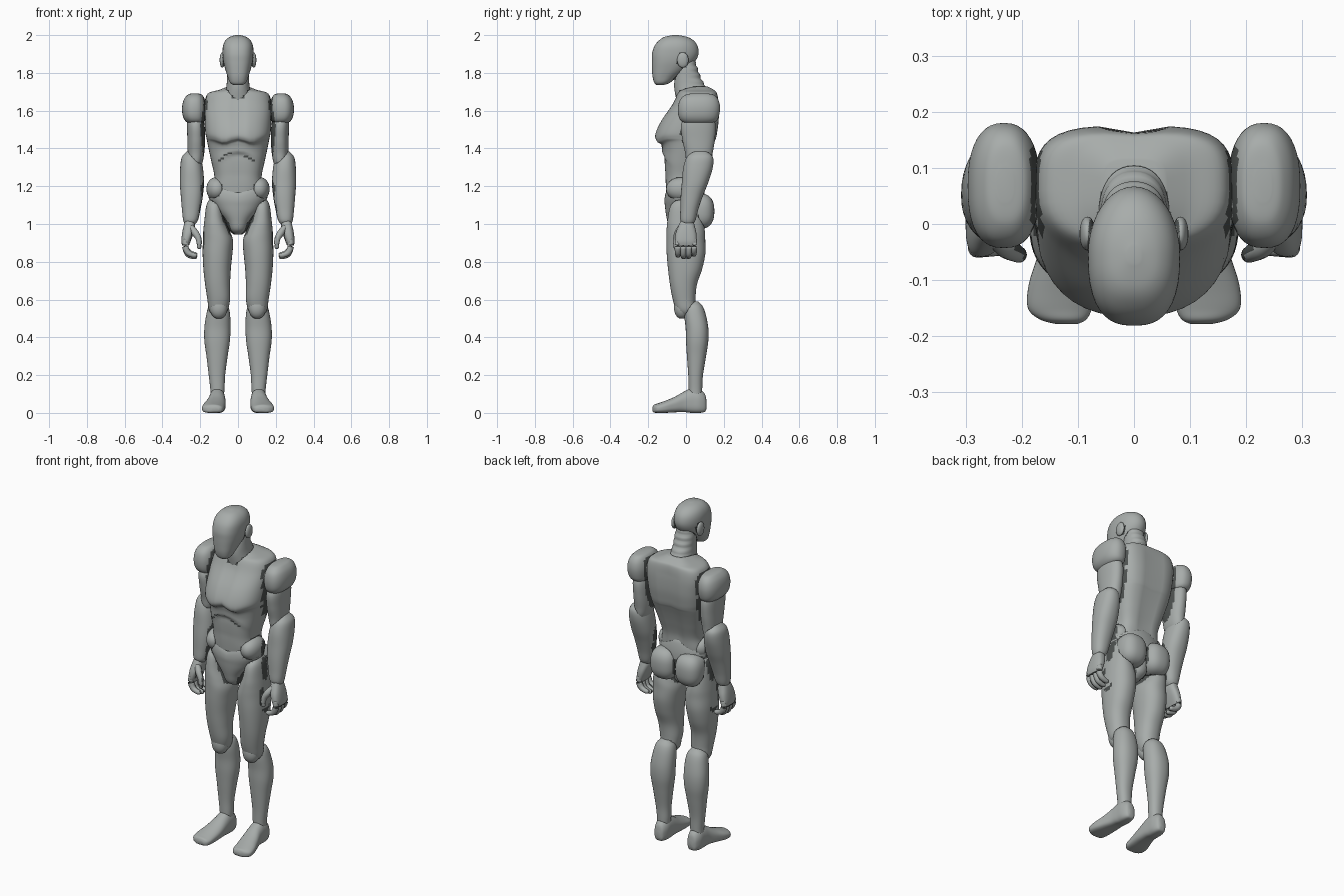
import bpy, bmesh, math
from mathutils import Vector
from mathutils.bvhtree import BVHTree


def material(name, rgb):
    m = bpy.data.materials.new(name)
    m.diffuse_color = (*rgb, 1)
    return m


grey = material("matte grey", (0.39, 0.415, 0.405))
lining = material("dark joint lining", (0.075, 0.083, 0.08))
SEG = 40


def skin(name, rings, mirror=False):
    """Join rings of points into one capped, smooth surface."""
    bm = bmesh.new()
    loops = [[bm.verts.new(p) for p in r] for r in rings]
    for a, b in zip(loops, loops[1:]):
        n = len(a)
        for i in range(n):
            bm.faces.new((a[i], a[(i + 1) % n], b[(i + 1) % n], b[i]))
    bm.faces.new(loops[0])
    bm.faces.new(loops[-1])
    bmesh.ops.recalc_face_normals(bm, faces=bm.faces)
    for f in bm.faces:
        f.smooth = True
    me = bpy.data.meshes.new(name)
    bm.to_mesh(me)
    bm.free()
    me.materials.append(grey)
    me.materials.append(lining)
    ob = bpy.data.objects.new(name, me)
    bpy.context.collection.objects.link(ob)
    if mirror:
        ob.modifiers.new("mirror", 'MIRROR')


def smooth_rows(rows, steps=6):
    """Catmull-Rom through the rows of numbers."""
    p = [rows[0]] + list(rows) + [rows[-1]]
    out = []
    for i in range(1, len(p) - 2):
        for s in range(steps):
            t = s / steps
            out.append([0.5 * (2 * b + (c - a) * t + (2 * a - 5 * b + 4 * c - d) * t * t
                               + (3 * b - a - 3 * c + d) * t ** 3)
                        for a, b, c, d in zip(*p[i - 1:i + 3])])
    return out + [list(rows[-1])]


def power(v, p):
    return math.copysign(abs(v) ** p, v)


def clamp(v):
    return max(0, min(1, v))


def loft(name, rows, axis='z', lo=0.9, hi=0.9, mirror=True, warp=None):
    """Rows hold: position on the axis, x min, x max, depth min, depth max."""
    rings = []
    for a, u0, u1, v0, v1 in smooth_rows(rows):
        ring = []
        for i in range(SEG):
            t = 2 * math.pi * i / SEG
            c, s = math.cos(t), math.sin(t)
            p = lo if s < 0 else hi
            u = (u0 + u1) / 2 + (u1 - u0) / 2 * power(c, p)
            v = (v0 + v1) / 2 + (v1 - v0) / 2 * power(s, p)
            pt = Vector((u, v, a)) if axis == 'z' else Vector((u, a, v))
            ring.append(warp(pt) if warp else pt)
        rings.append(ring)
    skin(name, rings, mirror)


def sym(rows):
    """Rows with a half width instead of x min and x max."""
    return [(z, -w, w, a, b) for z, w, a, b in rows]


def blob(name, c, r, p=0.95):
    rings = []
    for j in range(1, 24):
        f = math.pi * j / 24
        rings.append([(c[0] + r[0] * power(math.sin(f), p) * power(math.cos(t), p),
                       c[1] + r[1] * power(math.sin(f), p) * power(math.sin(t), p),
                       c[2] + r[2] * power(math.cos(f), p))
                      for t in (2 * math.pi * i / SEG for i in range(SEG))])
    skin(name, rings, True)


def finger(name, path):
    """Path points hold x, y, z, radius."""
    pts = smooth_rows(path, 4)
    rings = []
    for i, q in enumerate(pts):
        d = Vector(pts[min(i + 1, len(pts) - 1)][:3]) - Vector(pts[max(i - 1, 0)][:3])
        rot = d.to_track_quat('Z', 'Y')
        rings.append([Vector(q[:3]) + rot @ Vector((q[3] * math.cos(t), q[3] * math.sin(t), 0))
                      for t in (2 * math.pi * k / 14 for k in range(14))])
    skin(name, rings, True)


# Head, ears and ringed neck
loft("head", sym([(1.735, .022, -.155, -.12), (1.748, .042, -.168, -.085), (1.78, .055, -.177, -.045),
                  (1.82, .068, -.18, .01), (1.86, .078, -.181, .048), (1.90, .082, -.18, .066),
                  (1.94, .08, -.168, .062), (1.97, .068, -.145, .042), (1.99, .045, -.115, .008),
                  (2.0, .012, -.07, -.04)]), lo=0.78, hi=1, mirror=False)
blob("ear", (.083, -.017, 1.868), (.014, .03, .04))


def neck_rings(p):
    p.y += .003 * math.sin(p.z * 180) * (p.y > 0)
    return p


loft("neck", sym([(1.87, .048, -.045, .045), (1.82, .056, -.052, .062), (1.77, .058, -.06, .08),
                  (1.72, .063, -.062, .108), (1.65, .08, -.05, .13)]), mirror=False, warp=neck_rings)


# Torso with scalloped chest, rib arch and spine groove
def torso_detail(p):
    x, y, z = p
    fade = clamp((z - 1.15) / .1) * clamp((1.72 - z) / .08)
    if y > .03:
        p.y -= .012 * fade * math.exp(-(x / .022) ** 2)
    elif y < -.03:
        p.y += .012 * clamp((z - 1.43) / .02) * fade * math.exp(-(x / .016) ** 2)
        arch = 1.385 - 5 * x * x
        p.y += .016 * clamp((arch - z) / .015) * clamp((z - 1.14) / .12) * clamp(1.1 - abs(x) / .12)
        p.z -= .02 * math.exp(-((abs(x) - .075) / .045) ** 2 - ((z - 1.45) / .05) ** 2)
    return p


loft("torso", sym([(1.728, .055, .0, .115), (1.71, .1, -.03, .148), (1.69, .16, -.045, .165),
                   (1.63, .178, -.075, .174), (1.55, .177, -.13, .174), (1.485, .173, -.163, .166),
                   (1.455, .167, -.16, .16), (1.435, .163, -.135, .152), (1.39, .154, -.127, .135),
                   (1.33, .141, -.128, .115), (1.25, .125, -.122, .092), (1.17, .13, -.109, .085),
                   (1.08, .09, -.09, .075)]), lo=0.85, hi=0.55, mirror=False, warp=torso_detail)


# Pelvis dipping at the front, hip pads and buttocks
def dip(p):
    p.z -= .045 * clamp((p.z - 1.1) / .1) * clamp(1 - abs(p.x) / .13) * clamp(-p.y / .05)
    return p


loft("pelvis", sym([(1.24, .115, -.07, .07), (1.21, .14, -.104, .088), (1.15, .158, -.114, .1),
                    (1.08, .122, -.11, .1), (1.02, .072, -.1, .09), (.97, .048, -.085, .07),
                    (.945, .024, -.05, .035)]), mirror=False, warp=dip)
blob("hip_pad", (.112, -.02, 1.185), (.055, .085, .063))
blob("buttock", (.082, .07, 1.068), (.08, .08, .094), p=0.8)

# Legs
loft("thigh", [(1.14, .1, .145, -.03, .04), (1.1, .085, .167, -.08, .07), (1.02, .068, .178, -.098, .09),
               (.96, .042, .184, -.103, .1), (.91, .026, .186, -.104, .102), (.84, .03, .187, -.102, .102),
               (.76, .038, .183, -.095, .085), (.68, .042, .174, -.085, .058), (.6, .042, .162, -.07, .05),
               (.54, .056, .152, -.05, .05), (.505, .085, .12, -.02, .02)])
blob("knee_cap", (.102, -.022, .56), (.047, .042, .062))
loft("calf", [(.59, .075, .13, .01, .065), (.565, .052, .155, -.008, .088), (.52, .042, .168, -.01, .105),
              (.45, .04, .178, -.002, .118), (.38, .043, .178, .0, .118), (.3, .055, .167, .005, .106),
              (.2, .068, .155, .012, .09), (.13, .071, .147, .014, .086), (.09, .075, .145, .015, .085)])
loft("foot", [(.109, .095, .12, .025, .06), (.1, .08, .137, .006, .1), (.07, .069, .15, .0, .125),
              (.03, .067, .153, 0, .13), (-.01, .066, .158, .004, .113), (-.06, .066, .173, .003, .085),
              (-.11, .07, .188, 0, .064), (-.15, .075, .189, 0, .05), (-.17, .085, .168, .002, .043),
              (-.178, .1, .14, .01, .03)], axis='y', lo=0.6, hi=0.95)

# Arms
loft("shoulder", [(1.692, .215, .245, .04, .1), (1.685, .192, .265, .0, .145), (1.66, .176, .286, -.03, .17),
                  (1.62, .168, .296, -.042, .18), (1.575, .17, .293, -.04, .175),
                  (1.545, .178, .278, -.025, .16), (1.525, .2, .25, .01, .12)], lo=.8, hi=.85)
loft("upper_arm", [(1.6, .2, .265, .02, .13), (1.53, .178, .27, -.025, .156), (1.45, .175, .268, -.02, .153),
                   (1.38, .178, .266, -.005, .142), (1.32, .19, .26, .005, .13), (1.29, .21, .24, .04, .09)])
loft("forearm", [(1.385, .225, .27, .04, .11), (1.355, .2, .297, .005, .142), (1.3, .186, .306, -.014, .142),
                 (1.22, .18, .308, -.022, .118), (1.15, .186, .303, -.028, .09),
                 (1.08, .198, .297, -.03, .066), (1.02, .212, .29, -.03, .05), (.995, .23, .278, -.015, .035)])

# Hands with curled fingers and thumb
loft("palm", [(1.03, .24, .275, -.02, .035), (.99, .228, .288, -.04, .046), (.95, .236, .296, -.055, .055),
              (.91, .25, .3, -.058, .056), (.885, .26, .296, -.05, .05)], lo=.75, hi=.75)
for y, d in ((-.043, .84), (-.014, .832), (.015, .834), (.042, .845)):
    finger("finger", [(.277, y, .92, .015), (.279, y, .88, .017), (.266, y, d + .01, .016),
                      (.243, y, d - .003, .014), (.224, y, d - .006, .012), (.216, y, d - .007, .005)])
finger("thumb", [(.25, -.025, .985, .015), (.228, -.042, .955, .019), (.21, -.052, .925, .016),
                 (.205, -.055, .895, .014), (.206, -.055, .875, .011), (.207, -.055, .868, .004)])

# Dark lining on faces that lie close against a neighbouring part
verts, polys = [], []
for ob in bpy.data.objects:
    for side in ((1, -1) if ob.modifiers else (1,)):
        base = len(verts)
        verts += [Vector((v.co.x * side, v.co.y, v.co.z)) for v in ob.data.vertices]
        polys += [[base + i for i in f.vertices] for f in ob.data.polygons]
tree = BVHTree.FromPolygons(verts, polys)
for ob in bpy.data.objects:
    for f in ob.data.polygons:
        if tree.ray_cast(f.center + f.normal * .001, f.normal, .04)[0]:
            f.material_index = 1
